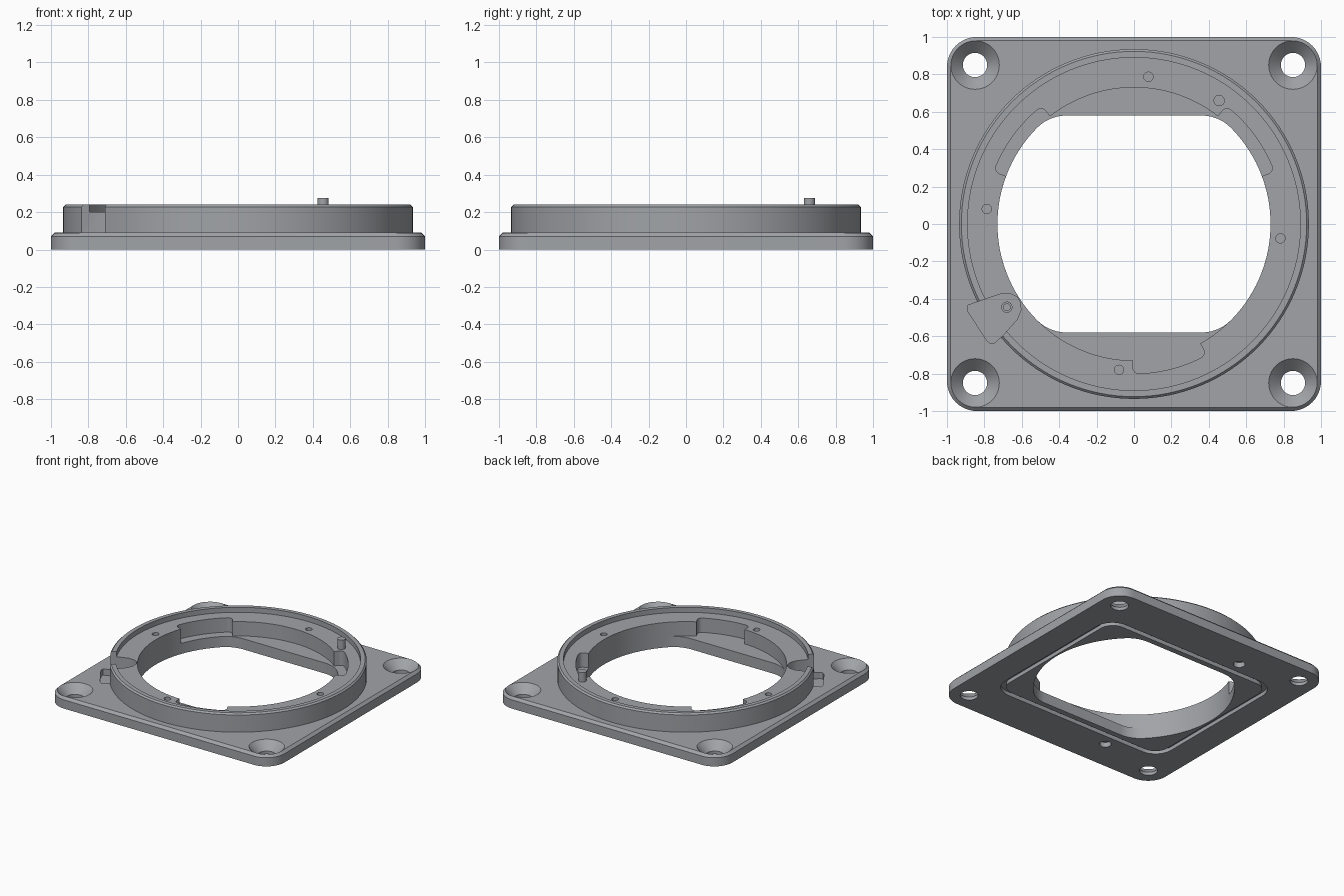
import bpy, bmesh
from math import sin, cos, pi, radians

if "Cube" in bpy.data.objects:
    bpy.data.objects.remove(bpy.data.objects["Cube"])


def loft(name, layers):
    """Closed solid through outlines of equal length: [(points, z), ...]."""
    bm = bmesh.new()
    rings = [[bm.verts.new((x, y, z)) for x, y in pts] for pts, z in layers]
    for a, b in zip(rings, rings[1:]):
        n = len(a)
        for i in range(n):
            j = (i + 1) % n
            bm.faces.new((a[i], a[j], b[j], b[i]))
    bm.faces.new(rings[0][::-1])
    bm.faces.new(rings[-1])
    bmesh.ops.recalc_face_normals(bm, faces=bm.faces)
    me = bpy.data.meshes.new(name)
    bm.to_mesh(me)
    bm.free()
    ob = bpy.data.objects.new(name, me)
    bpy.context.collection.objects.link(ob)
    return ob


def arc(cx, cy, r, a0, a1, n):
    return [(cx + r * cos(radians(a0 + (a1 - a0) * i / n)),
             cy + r * sin(radians(a0 + (a1 - a0) * i / n))) for i in range(n + 1)]


def circle(r, n=32, x=0, y=0):
    return arc(x, y, r, 0, 360, n)[:-1]


def rounded_rect(hx, hy, r):
    pts = []
    for k, (sx, sy) in enumerate([(1, 1), (-1, 1), (-1, -1), (1, -1)]):
        pts += arc(sx * (hx - r), sy * (hy - r), r, 90 * k, 90 * k + 90, 10)
    return pts


def sector(a0, a1, r0, r1, f=0.035):
    """Polar pocket with rounded outer corners."""
    df = f / r1 * 180 / pi
    ts = [i * pi / 12 for i in range(7)]
    n = 16
    pol = [(r0, a0)]
    pol += [(r1 - f + f * sin(t), a0 + df * (1 - cos(t))) for t in ts]
    pol += [(r1, a0 + df + (a1 - a0 - 2 * df) * i / n) for i in range(1, n)]
    pol += [(r1 - f + f * cos(t), a1 - df * (1 - sin(t))) for t in ts]
    pol += [(r0, a1)]
    return [(r * cos(radians(a)), r * sin(radians(a))) for r, a in pol]


def combine(body, tool, op='DIFFERENCE'):
    m = body.modifiers.new('bool', 'BOOLEAN')
    m.operation, m.solver, m.object = op, 'EXACT', tool
    bpy.context.view_layer.objects.active = body
    bpy.ops.object.modifier_apply(modifier=m.name)
    bpy.data.objects.remove(tool)


def cut(pts, z0, z1):
    combine(body, loft('cutter', [(pts, z0), (pts, z1)]))


PLATE, LEDGE, TOP = 0.09, 0.2, 0.24

# square base plate with chamfered top edge
body = loft('mount_plate', [(rounded_rect(1, 1, 0.16), 0), (rounded_rect(1, 1, 0.16), 0.07),
                            (rounded_rect(0.98, 0.98, 0.14), PLATE)])

# raised ring
combine(body, loft('ring', [(circle(0.935, 128), 0.04), (circle(0.935, 128), TOP - 0.012),
                            (circle(0.923, 128), TOP)]), 'UNION')

# stepped interior: ledge, bore, bayonet pockets
cut(circle(0.89, 128), LEDGE, 0.5)
cut(circle(0.73, 128), PLATE - 0.005, 0.5)
for a0, a1 in [(20.5, 52), (128, 159.5), (269.5, 299)]:
    cut(sector(a0, a1, 0.6, 0.8), PLATE - 0.005, 0.5)

# through opening: circle with flattened top and bottom, blended corners
quarter = arc(0, 0, 0.73, 0, 43, 16) + arc(0.36, 0.357, 0.223, 45, 90, 10)
half = quarter + [(-x, y) for x, y in quarter[:0:-1]]
cut(half + [(-x, -y) for x, y in half], -0.1, 0.3)

# countersunk corner holes
for sx in (-1, 1):
    for sy in (-1, 1):
        x, y = 0.85 * sx, 0.85 * sy
        combine(body, loft('cutter', [(circle(r, 40, x, y), z) for r, z in
                                      [(0.065, -0.1), (0.065, 0.025), (0.138, 0.098)]]))

# small screw holes in the ledge
for x, y in [(0.077, 0.787), (0.783, -0.077), (-0.08, -0.78), (-0.787, 0.08)]:
    cut(circle(0.025, 24, x, y), 0.12, 0.3)

# latch pocket through the rim and into the plate
latch = [(-0.89, -0.435), (-0.71, -0.373), (-0.66, -0.373), (-0.625, -0.39), (-0.607, -0.42),
         (-0.605, -0.46), (-0.625, -0.51), (-0.7, -0.595), (-0.745, -0.635), (-0.765, -0.64),
         (-0.785, -0.625), (-0.89, -0.465)]
cut(latch, 0.04, 0.5)

# underside seal groove and two blind holes
outer, core = rounded_rect(0.785, 0.665, 0.15), rounded_rect(0.745, 0.625, 0.11)
groove = loft('cutter', [(outer, -0.1), (outer, 0.03)])
combine(groove, loft('core', [(core, -0.2), (core, 0.2)]))
combine(body, groove)
for y in (-0.756, 0.756):
    cut(circle(0.043, 24, -0.362, y), -0.1, 0.04)

# drilled pivot post standing in the latch pocket
post = [circle(r, 24, -0.68, -0.445) for r in (0.03, 0.018)]
pivot = loft('latch_pivot', [(post[0], 0.03), (post[0], 0.14)])
combine(pivot, loft('cutter', [(post[1], 0.08), (post[1], 0.3)]))

# locating pin
pin_pts = circle(0.03, 32, 0.455, 0.66)
pin = loft('locating_pin', [(pin_pts, 0.19), (pin_pts, 0.275)])

# dark metal finish
metal = bpy.data.materials.new('dark_metal')
metal.diffuse_color = (0.355, 0.37, 0.39, 1)
metal.use_nodes = True
metal.node_tree.nodes["Principled BSDF"].inputs["Base Color"].default_value = metal.diffuse_color
for ob in (body, pivot, pin):
    ob.data.materials.clear()
    ob.data.materials.append(metal)
    for p in ob.data.polygons:
        p.material_index = 0
    bpy.ops.object.select_all(action='DESELECT')
    ob.select_set(True)
    bpy.context.view_layer.objects.active = ob
    bpy.ops.object.shade_smooth_by_angle(angle=radians(25))
